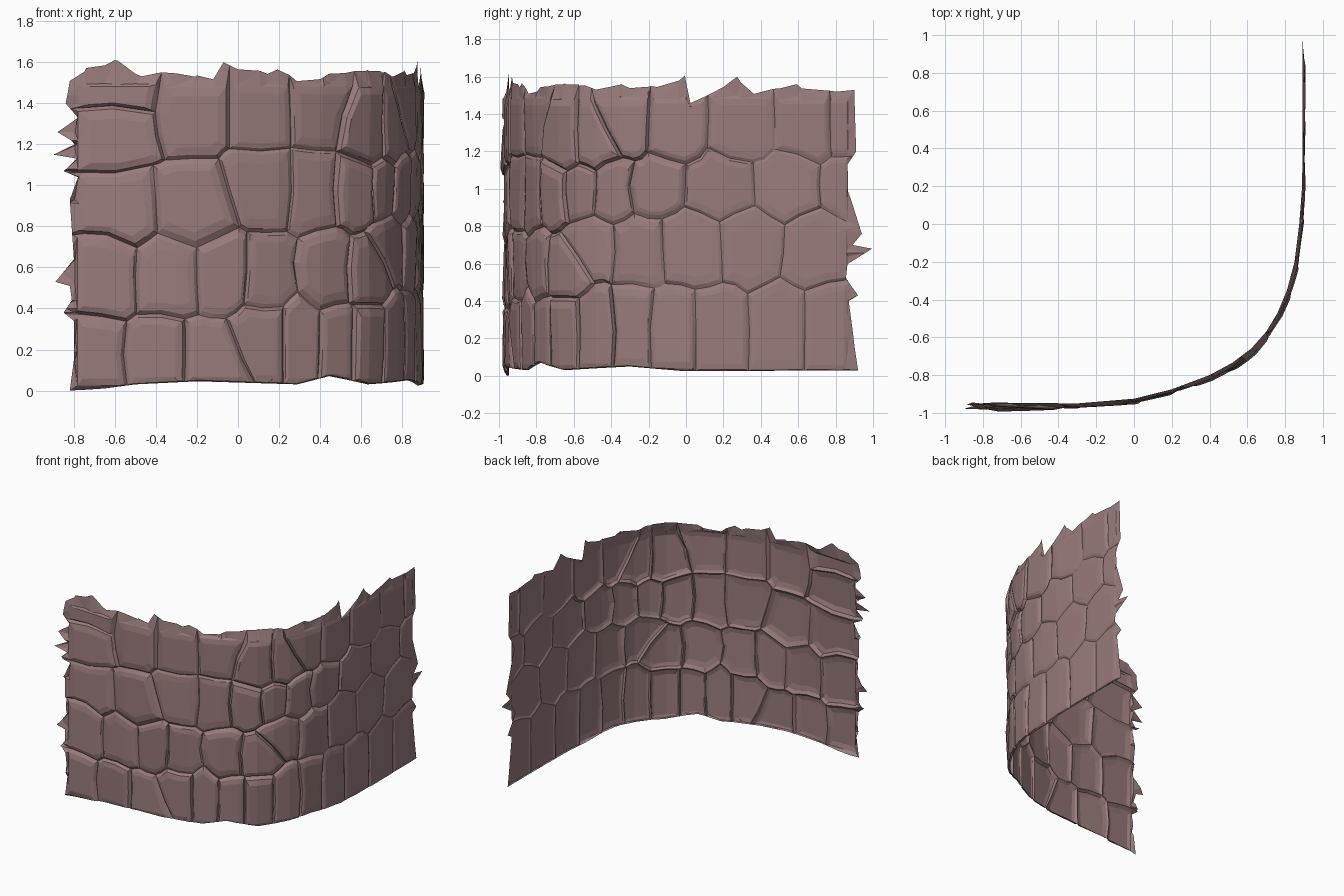
import bpy, bmesh, random
from mathutils import Vector, noise

random.seed(4)
if "Cube" in bpy.data.objects:
    bpy.data.objects.remove(bpy.data.objects["Cube"])

HEIGHT = 1.5

# Plan of the wall: inner line seen from above
PLAN = [Vector(p) for p in (
    (-.8, -.945), (-.3, -.95), (0, -.925), (.2, -.875), (.4, -.8), (.52, -.735),
    (.62, -.66), (.7, -.57), (.76, -.47), (.81, -.35), (.85, -.2), (.875, 0),
    (.89, .2), (.893, .5), (.893, .87))]

# Broken outlines: (distance along wall, z) and (z, overhang past the end)
TOP = [(0, 1.5), (.06, 1.57), (.2, 1.61), (.33, 1.53), (.5, 1.55), (.68, 1.52),
       (.73, 1.59), (.95, 1.54), (1, 1.57), (1.1, 1.52), (1.35, 1.54), (1.6, 1.56),
       (1.7, 1.53), (1.85, 1.55), (2.05, 1.54), (2.2, 1.6), (2.23, 1.45),
       (2.48, 1.59), (2.57, 1.51), (2.8, 1.55), (2.97, 1.52), (3.2, 1.56)]
BOTTOM = [(0, 0), (.15, .01), (.3, .03), (.6, .045), (1.1, .03), (1.27, .07),
          (1.5, .03), (1.9, .05), (2.2, .025), (3.2, .03)]
LEFT = [(0, .02), (.15, 0), (.34, 0), (.38, .05), (.44, .01), (.51, .02), (.53, .09),
        (.64, 0), (.93, .02), (1.04, -.02), (1.07, .05), (1.13, -.02), (1.15, .1),
        (1.2, -.02), (1.26, .08), (1.33, -.02), (1.4, .04), (1.5, .02)]
RIGHT = [(0, .05), (.25, .02), (.4, 0), (.43, .05), (.57, -.05), (.68, .125),
         (.7, .02), (.76, .07), (.95, .01), (1.08, -.04), (1.2, .04), (1.5, .03)]

# Stone centres: distance along wall for each course height
COURSES = {
    .16: (.1, .42, .66), .27: (.94, 1.12, 1.3, 1.5, 1.7, 1.92, 2.12, 2.4, 2.68, 3),
    .56: (.15, .47, .75, .93, 1.27, 1.5), .7: (1.68, 1.95, 2.22, 2.55, 2.9),
    .9: (.22, .58), 1: (.94, 1.17, 1.44, 1.6, 1.8, 2.02, 2.38, 2.75, 3.1),
    1.25: (.2, 1.5, 1.7), 1.35: (.6, .92, 1.2, 1.88, 2.15, 2.5, 2.85, 3.1),
    1.5: (.2,)}


def lerp_table(table, x):
    """Linear lookup in a list of (position, value) pairs."""
    for (a, va), (b, vb) in zip(table, table[1:]):
        if x <= b:
            return va + (vb - va) * (x - a) / (b - a)
    return table[-1][1]


def clip(poly, point, normal):
    """Keep the part of a polygon behind a line."""
    out = []
    for a, b in zip(poly, poly[1:] + poly[:1]):
        da, db = (a - point).dot(normal), (b - point).dot(normal)
        if da <= 0:
            out.append(a)
        if da * db < 0:
            out.append(a.lerp(b, da / (da - db)))
    return out


# Distance along the plan and outward direction at each plan point
steps = [(b - a) for a, b in zip(PLAN, PLAN[1:])]
dist = [0]
for step in steps:
    dist.append(dist[-1] + step.length)
LENGTH = dist[-1]
sides = [Vector((t.y, -t.x)).normalized() for t in steps]
normals = [(a + b).normalized() for a, b in zip(sides[:1] + sides, sides + sides[-1:])]


def bend(s, h, z):
    """Wrap a flat wall point around the plan."""
    i = max(k for k in range(len(steps)) if k == 0 or dist[k] <= s)
    t = (s - dist[i]) / (dist[i + 1] - dist[i])
    p = PLAN[i].lerp(PLAN[i + 1], t)
    p += h * normals[i].lerp(normals[i + 1], min(max(t, 0), 1)).normalized()
    return Vector((p.x, p.y, z))


def wobble(p):
    """Make shared stone outlines irregular, leaving the border straight."""
    if min(p.x, LENGTH - p.x, p.y, HEIGHT - p.y) < .001:
        return p.copy()
    n = noise.noise_vector(Vector((p.x * 9, p.y * 9, 3)))
    return p + .03 * Vector((n.x, n.y))


def relief(s):
    """Stones stand out most at the left end and least on the side run."""
    return lerp_table([(0, .046), (.45, .026), (1, .024), (1.5, .036), (2, .024),
                       (2.3, .016), (3.3, .014)], s)


# Flat sheet of stones: each cell is a groove outline, a rounded rim and a tilted face
bm = bmesh.new()
centres = [Vector((s, z)) for z, row in COURSES.items() for s in row]
frame = [Vector(c) for c in ((0, 0), (LENGTH, 0), (LENGTH, HEIGHT), (0, HEIGHT))]
for c in centres:
    cell = frame
    for other in centres:
        if other != c:
            cell = clip(cell, (c + other) / 2, other - c)
    outline = []
    for a, b in zip(cell, cell[1:] + cell[:1]):
        outline += [wobble(a), wobble((a + b) / 2)]
    middle = sum(outline, Vector((0, 0))) / len(outline)
    lift = relief(c.x) * random.uniform(.65, 1)
    tilt = Vector((random.uniform(-1, 1), random.uniform(-1, 1))) * relief(c.x) * 1.6
    rings = []
    for size, share in ((1, 0), (random.uniform(.86, .92), .7), (random.uniform(.66, .78), 1)):
        ring = []
        for p in outline:
            q = middle.lerp(p, size)
            h = share * (lift + tilt.dot(q - middle))
            ring.append(bm.verts.new((q.x, -h, q.y)))
        rings.append(ring)
    for low, high in zip(rings, rings[1:]):
        for i in range(len(low)):
            j = (i + 1) % len(low)
            bm.faces.new((low[i], low[j], high[j], high[i]))
    bm.faces.new(rings[-1])
bmesh.ops.remove_doubles(bm, verts=bm.verts[:], dist=.0005)
bmesh.ops.triangulate(bm, faces=bm.faces[:])


def cut(position, axis):
    geom = bm.verts[:] + bm.edges[:] + bm.faces[:]
    bmesh.ops.bisect_plane(bm, geom=geom, dist=.0005, plane_co=axis * position, plane_no=axis)


# Cut where the plan bends and where the broken outlines change direction
ALONG, UP = Vector((1, 0, 0)), Vector((0, 0, 1))
for s in sorted(set(dist[1:-1] + [p[0] for p in TOP + BOTTOM if 0 < p[0] < LENGTH])):
    cut(s, ALONG)
cut(.05, ALONG)
cut(LENGTH - .07, ALONG)
for z in sorted({p[0] for p in LEFT + RIGHT if 0 < p[0] < HEIGHT}):
    cut(z, UP)
bmesh.ops.triangulate(bm, faces=bm.faces[:])

# Break the borders, then bend the sheet
for v in bm.verts:
    s, h, z = v.co.x, -v.co.y, v.co.z
    new_s, new_z = s, z
    if s < .001:
        new_s = -lerp_table(LEFT, z)
        h += relief(0) * random.uniform(0, .8)
    elif s > LENGTH - .001:
        new_s = LENGTH + lerp_table(RIGHT, z)
    if z < .001:
        new_z = lerp_table(BOTTOM, s)
    elif z > HEIGHT - .001:
        new_z = lerp_table(TOP, s) + random.uniform(-.012, .012)
    elif z < .08:
        new_z = max(z, lerp_table(BOTTOM, s) + .005)
    elif z > HEIGHT - .08:
        new_z = min(z, lerp_table(TOP, s) - .01)
    v.co = bend(new_s, h, new_z)

mesh = bpy.data.meshes.new("stone_wall")
bm.to_mesh(mesh)
bm.free()
wall = bpy.data.objects.new("stone_wall", mesh)
bpy.context.collection.objects.link(wall)

# Dusky rose stone
stone = bpy.data.materials.new("dusky_rose_stone")
stone.use_nodes = True
colour = (.32, .2, .2, 1)
stone.diffuse_color = colour
stone.node_tree.nodes["Principled BSDF"].inputs["Base Color"].default_value = colour
mesh.materials.append(stone)
